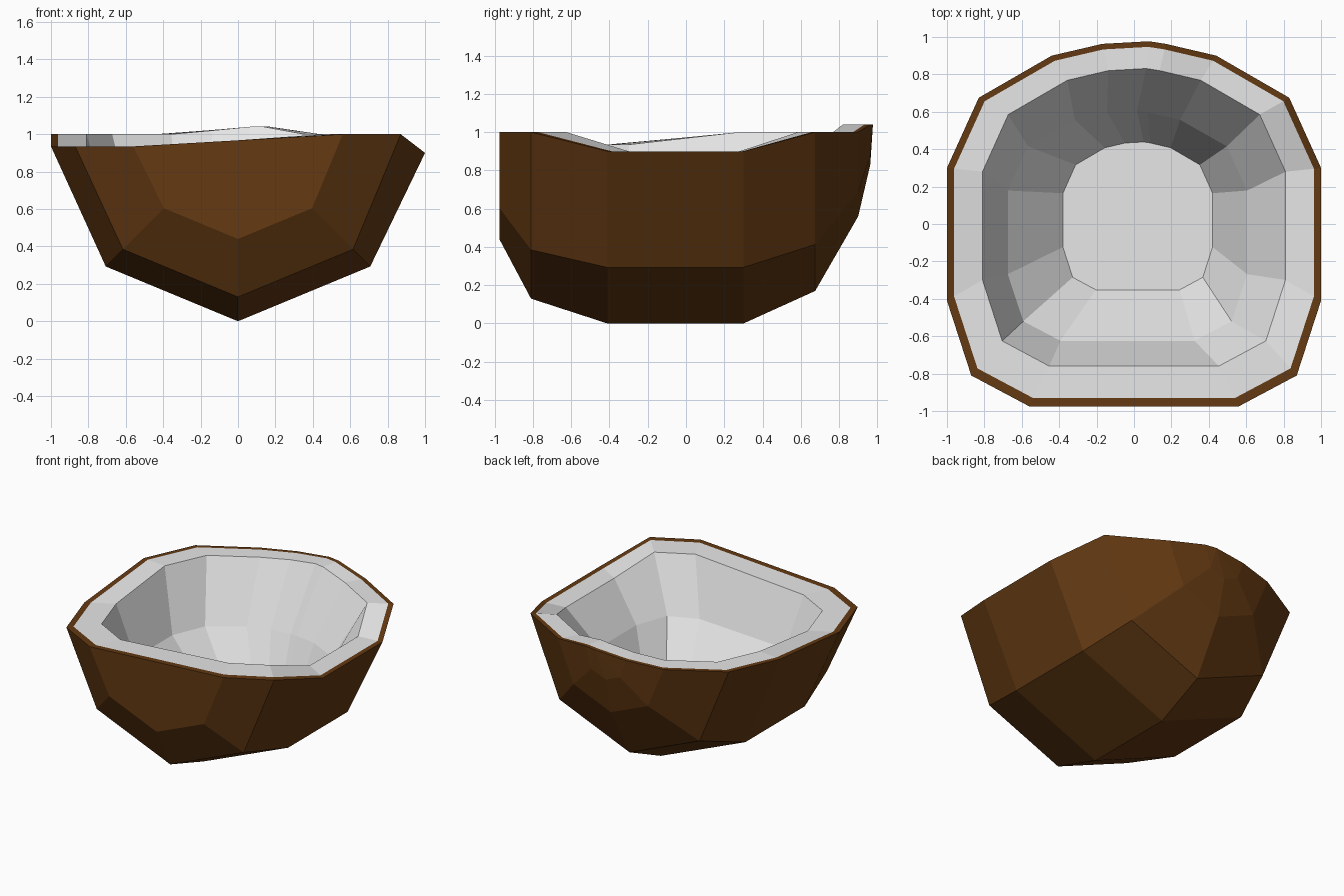
import bpy, bmesh, math

if "Cube" in bpy.data.objects:
    bpy.data.objects.remove(bpy.data.objects["Cube"])

def material(name, rgb):
    m = bpy.data.materials.new(name)
    m.diffuse_color = (*rgb, 1)
    m.use_nodes = True
    m.node_tree.nodes["Principled BSDF"].inputs["Base Color"].default_value = m.diffuse_color
    return m

def finish(bm, name, mat):
    me = bpy.data.meshes.new(name)
    bm.to_mesh(me)
    bm.free()
    me.materials.append(mat)
    ob = bpy.data.objects.new(name, me)
    bpy.context.collection.objects.link(ob)
    return ob

def bridge(bm, a, b):
    """Quads between two closed loops."""
    n = len(a)
    for i in range(n):
        j = (i + 1) % n
        bm.faces.new((a[i], a[j], b[j], b[i]))

def inset(points, sx, ox, sy, oy, z=None):
    """Scaled and shifted copy of the rim outline."""
    return [(x * sx + ox, y * sy + oy, rz if z is None else z(x)) for x, y, rz in points]

brown = material("husk brown", (0.125, 0.041, 0.006))
white = material("flesh white", (0.8, 0.8, 0.8))

# Octagonal half sections along y: y, radius, left rim height, right rim height
sections = [(-0.975, 0.56, 0.935, 1.0), (-0.81, 0.87, 0.935, 1.0),
            (-0.41, 1.0, 0.935, 0.9), (0.30, 1.0, 1.0, 0.9),
            (0.675, 0.83, 1.0, 1.0), (0.90, 0.44, 1.0, 1.0),
            (0.963, 0.17, 1.02, 1.04)]
tip_pos = (0.08, 0.977, 1.04)
k = math.sqrt(0.5)

# Husk: lofted outer shell with a narrow rim
bm = bmesh.new()
rows = []
for y, w, zl, zr in sections:
    pts = [(-w, zl), (-w * k, 1 - w * k), (0, 1 - w), (w * k, 1 - w * k), (w, zr)]
    rows.append([bm.verts.new((x, y, z)) for x, z in pts])
for a, b in zip(rows, rows[1:]):
    for i in range(4):
        bm.faces.new((a[i], b[i], b[i + 1], a[i + 1]))
bm.faces.new(rows[0])
tip = bm.verts.new(tip_pos)
for i in range(4):
    bm.faces.new((rows[-1][i], tip, rows[-1][i + 1]))
outline = [r[0] for r in rows] + [tip] + [r[4] for r in reversed(rows)]
rim = [tuple(v.co) for v in outline]
inner_rim = inset(rim, 0.962, 0, 0.962, 0.007)
bridge(bm, outline, [bm.verts.new(p) for p in inner_rim])
bmesh.ops.recalc_face_normals(bm, faces=bm.faces)
finish(bm, "coconut_husk", brown)

# Flesh: flat ring, steep wall, sloping wall and floor
bm = bmesh.new()
loops = [inner_rim,
         inset(rim, 0.81, 0, 0.815, 0.035),
         inset(rim, 0.64, -0.035, 0.63, -0.01, lambda x: 0.58 + 0.03 * x),
         inset(rim, 0.40, 0.02, 0.405, 0.043, lambda x: 0.2)]
loops = [[bm.verts.new(p) for p in l] for l in loops]
for a, b in zip(loops, loops[1:]):
    bridge(bm, a, b)
floor = bm.faces.new(loops[-1])
bmesh.ops.recalc_face_normals(bm, faces=bm.faces)
floor.normal_update()
if floor.normal.z < 0:
    bmesh.ops.reverse_faces(bm, faces=bm.faces)
finish(bm, "coconut_flesh", white)
